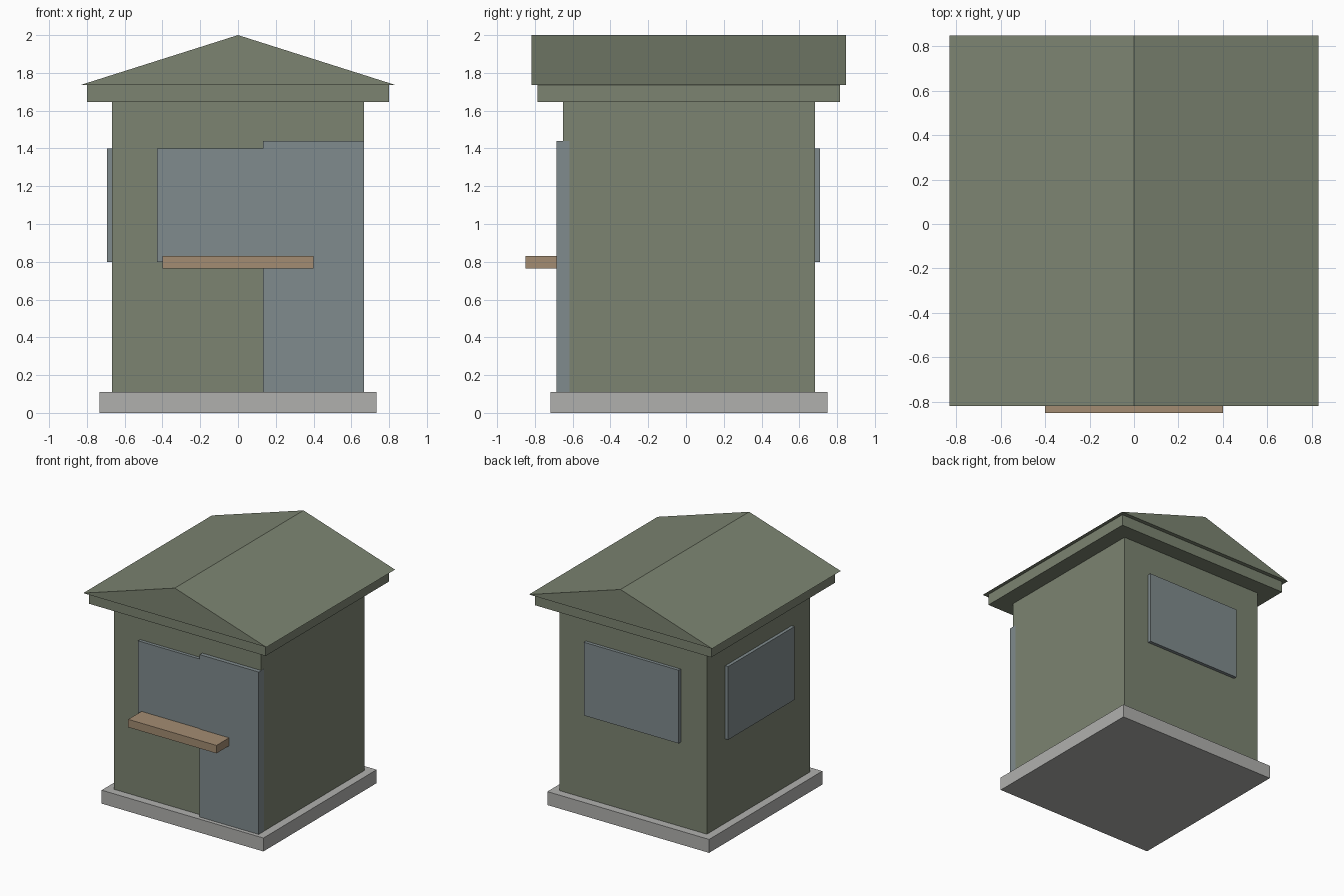
import bpy
import bmesh

cube = bpy.data.objects.get("Cube")
if cube:
    bpy.data.objects.remove(cube, do_unlink=True)


def material(name, rgb):
    """Flat material from 0-255 display values, converted to linear."""
    linear = [((c / 255 + 0.055) / 1.055) ** 2.4 for c in rgb] + [1.0]
    mat = bpy.data.materials.new(name)
    mat.use_nodes = True
    mat.diffuse_color = linear
    mat.node_tree.nodes["Principled BSDF"].inputs["Base Color"].default_value = linear
    return mat


green = material("sage green", (124, 132, 113))
blue = material("blue grey", (128, 139, 141))
grey = material("concrete grey", (176, 176, 174))
wood = material("light wood", (163, 140, 114))


def finish(name, bm, mat):
    mesh = bpy.data.meshes.new(name)
    bmesh.ops.recalc_face_normals(bm, faces=bm.faces)
    bm.to_mesh(mesh)
    bm.free()
    mesh.materials.append(mat)
    obj = bpy.data.objects.new(name, mesh)
    bpy.context.collection.objects.link(obj)
    return obj


def box(name, x, y, z, mat):
    """Box spanning the given (min, max) ranges."""
    bm = bmesh.new()
    bmesh.ops.create_cube(bm, size=1)
    for v in bm.verts:
        v.co = [lo if c < 0 else hi for c, (lo, hi) in zip(v.co, (x, y, z))]
    return finish(name, bm, mat)


MID = 0.015      # the counter pushes the hut slightly backwards
WALL = 0.667


def around(centre, half):
    return (centre - half, centre + half)


def square_slab(name, half, z, mat):
    return box(name, around(0, half), around(MID, half), z, mat)


# Stacked body
square_slab("base_slab", 0.733, (0, 0.11), grey)
square_slab("walls", WALL, (0.11, 1.645), green)
square_slab("eave_slab", 0.80, (1.645, 1.74), green)

# Gabled roof: triangle extruded front to back
bm = bmesh.new()
front, back = around(MID, 0.833)
gable = bm.faces.new([bm.verts.new(p) for p in
                      ((-0.83, front, 1.737), (0.83, front, 1.737), (0, front, 2.0))])
extruded = bmesh.ops.extrude_face_region(bm, geom=[gable], use_keep_orig=True)
moved = [g for g in extruded["geom"] if isinstance(g, bmesh.types.BMVert)]
bmesh.ops.translate(bm, verts=moved, vec=(0, back - front, 0))
finish("gable_roof", bm, green)

# Windows, half sunk into the walls
PANE, SILL = 0.43, (0.80, 1.40)
box("front_window", around(0, PANE), around(MID - WALL, 0.027), SILL, blue)
box("back_window", around(0, PANE), around(MID + WALL, 0.027), SILL, blue)
box("right_window", around(-WALL, 0.027), around(MID, PANE), SILL, blue)

# Corner door and serving counter
box("door", (0.133, WALL + 0.001), around(MID - WALL, 0.034), (0.11, 1.44), blue)
box("counter", (-0.40, 0.40), (-0.85, MID - WALL), (0.765, 0.83), wood)
